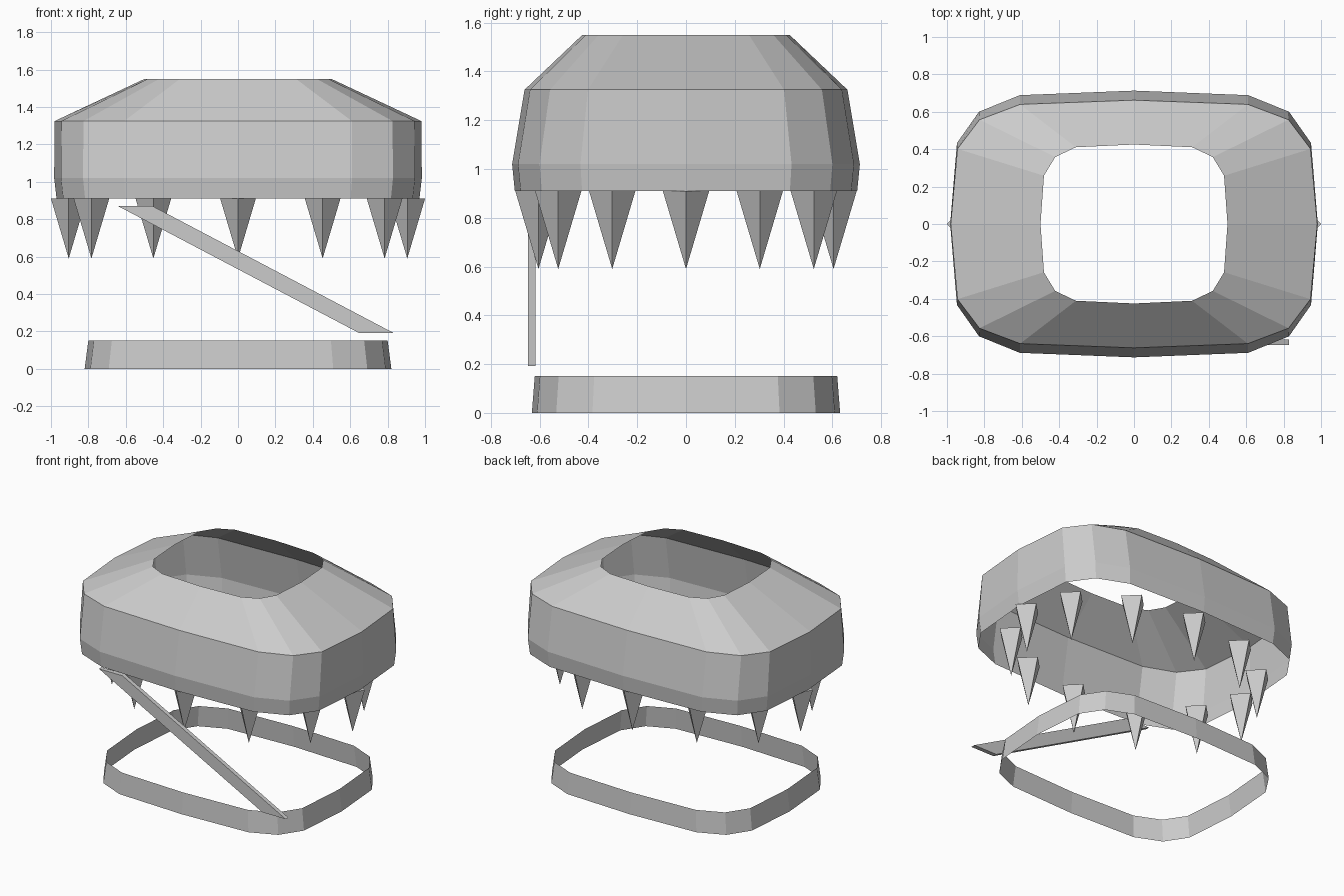
import bpy, bmesh
from math import sin, cos, pi

if "Cube" in bpy.data.objects:
    bpy.data.objects.remove(bpy.data.objects["Cube"])

# quarter outline of the rounded-rectangle section, in unit proportions
QUARTER = [(1, 0), (0.963, 0.607), (0.843, 0.842), (0.621, 0.966), (0, 1)]
right_half = QUARTER + [(-x, y) for x, y in QUARTER[-2::-1]]
OUTLINE = right_half + [(x, -y) for x, y in right_half[-2:0:-1]]


def make_object(name, bm):
    mesh = bpy.data.meshes.new(name)
    bm.to_mesh(mesh)
    bm.free()
    obj = bpy.data.objects.new(name, mesh)
    bpy.context.collection.objects.link(obj)
    return obj


def shell(name, levels):
    """Open band lofted through (half_width, half_depth, z) levels."""
    bm = bmesh.new()
    rings = [[bm.verts.new((x * w, y * d, z)) for x, y in OUTLINE]
             for w, d, z in levels]
    n = len(OUTLINE)
    for low, high in zip(rings, rings[1:]):
        for i in range(n):
            j = (i + 1) % n
            bm.faces.new((low[i], low[j], high[j], high[i]))
    return make_object(name, bm)


# upper body, open at top and bottom
shell("upper_shell", [(0.97, 0.702, 0.91), (0.983, 0.713, 1.02),
                      (0.98, 0.662, 1.325), (0.5, 0.425, 1.55)])

# base band
shell("base_band", [(0.82, 0.632, 0.0), (0.80, 0.62, 0.152)])

# twelve four-sided spikes hanging below the shell
for k in range(12):
    a = 2 * pi * k / 12
    cx, cy = 0.905 * cos(a), 0.605 * sin(a)
    bm = bmesh.new()
    tip = bm.verts.new((cx, cy, 0.59))
    base = [bm.verts.new((cx + 0.095 * dx, cy + 0.095 * dy, 0.91))
            for dx, dy in ((1, 0), (0, 1), (-1, 0), (0, -1))]
    bm.faces.new(base)
    for i in range(4):
        bm.faces.new((base[(i + 1) % 4], base[i], tip))
    make_object(f"spike_{k + 1}", bm)

# slanted bar across the front
bm = bmesh.new()
profile = [(-0.645, 0.872), (0.645, 0.193), (0.83, 0.193), (-0.46, 0.872)]
face = bm.faces.new([bm.verts.new((x, -0.647, z)) for x, z in profile])
ext = bmesh.ops.extrude_face_region(bm, geom=[face], use_keep_orig=True)
bmesh.ops.translate(bm, vec=(0, 0.03, 0),
                    verts=[v for v in ext["geom"] if isinstance(v, bmesh.types.BMVert)])
bmesh.ops.recalc_face_normals(bm, faces=bm.faces)
make_object("diagonal_bar", bm)
